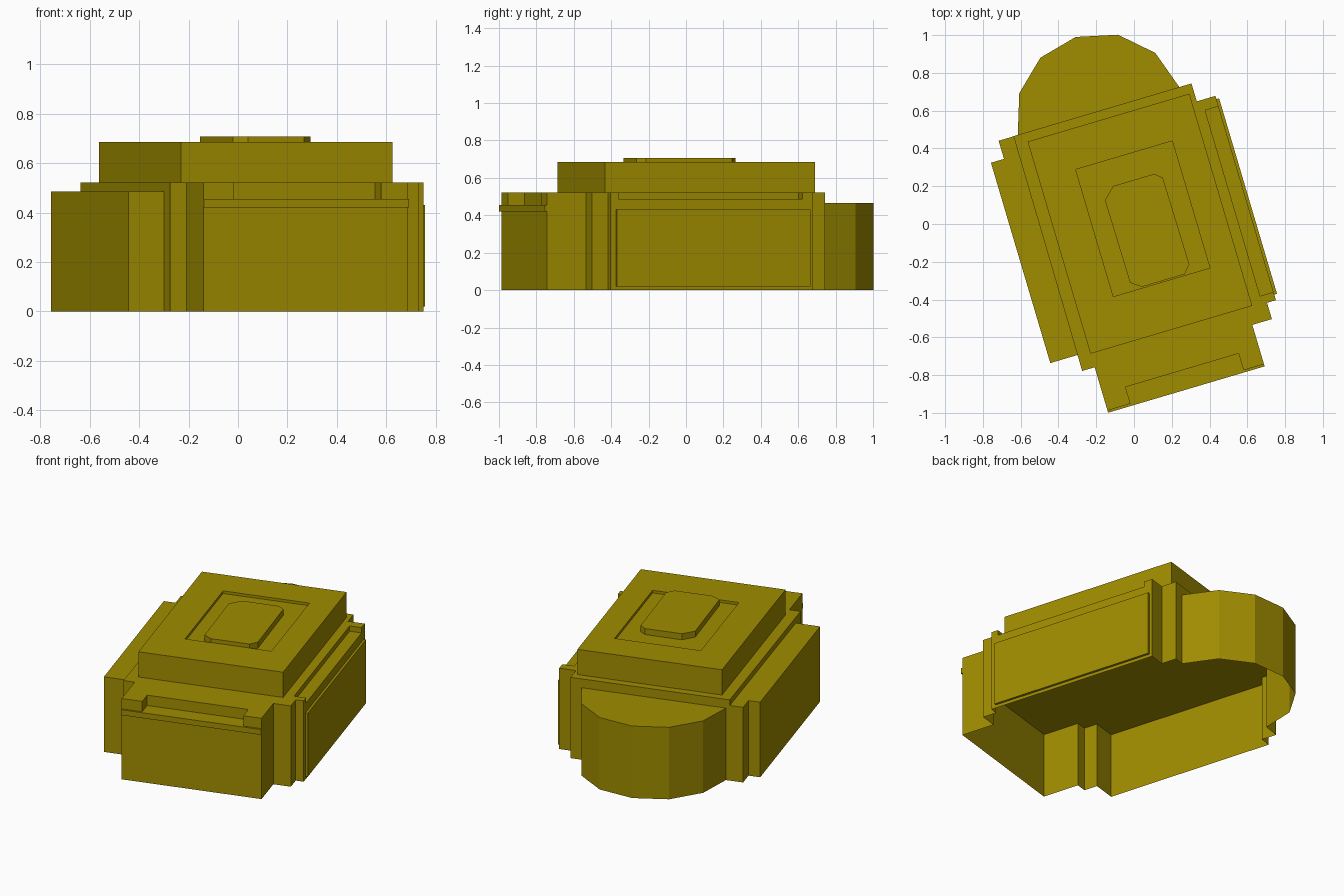
import bpy, bmesh
from math import radians
from mathutils import Matrix

cube = bpy.data.objects.get("Cube")
if cube:
    bpy.data.objects.remove(cube, do_unlink=True)

# The whole building is turned about the vertical axis
TURN = Matrix.Rotation(radians(16.5), 4, 'Z')
CEILING = 0.42

olive = bpy.data.materials.new("olive")
olive.use_nodes = True
COLOUR = (0.35, 0.264, 0.0, 1)
olive.diffuse_color = COLOUR
olive.node_tree.nodes["Principled BSDF"].inputs["Base Color"].default_value = COLOUR


def prism(name, outline, z0, z1):
    """Extrude a plan outline from z0 to z1."""
    bm = bmesh.new()
    face = bm.faces.new([bm.verts.new((u, v, z0)) for u, v in outline])
    top = bmesh.ops.extrude_face_region(bm, geom=[face])["geom"]
    bmesh.ops.translate(bm, vec=(0, 0, z1 - z0),
                        verts=[g for g in top if isinstance(g, bmesh.types.BMVert)])
    bmesh.ops.recalc_face_normals(bm, faces=bm.faces)
    bm.transform(TURN)
    mesh = bpy.data.meshes.new(name)
    bm.to_mesh(mesh)
    bm.free()
    mesh.materials.append(olive)
    obj = bpy.data.objects.new(name, mesh)
    bpy.context.collection.objects.link(obj)
    return obj


def box(name, u0, u1, v0, v1, z0, z1):
    return prism(name, [(u0, v0), (u1, v0), (u1, v1), (u0, v1)], z0, z1)


def combine(obj, tool, operation):
    """Apply a boolean with tool, then remove the tool."""
    mod = obj.modifiers.new("combine", 'BOOLEAN')
    mod.operation = operation
    mod.solver = 'EXACT'
    mod.object = tool
    bpy.context.view_layer.objects.active = obj
    bpy.ops.object.modifier_apply(modifier=mod.name)
    bpy.data.objects.remove(tool, do_unlink=True)


def cut(obj, *bounds):
    combine(obj, box("recess_cutter", *bounds), 'DIFFERENCE')


def open_underside(obj):
    """Lift the floor to ceiling height, leaving thin walls open below."""
    bm = bmesh.new()
    bm.from_mesh(obj.data)
    floor = [f for f in bm.faces if all(abs(v.co.z) < 1e-4 for v in f.verts)]
    lifted = bmesh.ops.split(bm, geom=floor)["geom"]
    for g in lifted:
        if isinstance(g, bmesh.types.BMVert):
            g.co = (g.co.x * 0.998, g.co.y * 0.998, CEILING - 0.002)
    bm.to_mesh(obj.data)
    bm.free()


# Main body with stepped corners
body = prism("main_body", [
    (-0.415, -0.907), (0.449, -0.907), (0.449, -0.690), (0.557, -0.690),
    (0.557, -0.600), (0.606, -0.600), (0.606, 0.528), (0.503, 0.528),
    (0.503, 0.627), (-0.48, 0.627), (-0.484, -0.668), (-0.415, -0.668)], 0, 0.522)

# Lower wing on one side
wing = prism("side_wing", [
    (-0.634, -0.58), (-0.47, -0.58), (-0.47, 0.626), (-0.562, 0.626),
    (-0.562, 0.526), (-0.634, 0.526)], 0, 0.485)
combine(body, wing, 'UNION')

# Faceted rounded bay at the back
bay = prism("rear_bay", [
    (-0.456, 0.61), (0.436, 0.61), (0.436, 0.627), (0.365, 0.837), (0.203, 0.985),
    (-0.015, 1.037), (-0.225, 0.985), (-0.386, 0.836), (-0.456, 0.627)], 0, 0.465)
combine(body, bay, 'UNION')

# Front balcony notch, long side slot and hollow underside
cut(body, -0.288, 0.336, -1.0, -0.815, 0.455, 0.6)
cut(body, 0.532, 0.7, -0.555, 0.47, 0.488, 0.6)
open_underside(body)

# Balcony ledge across the front, panel along the side
box("front_ledge", -0.415, 0.449, -0.919, -0.906, CEILING, 0.455)
box("side_panel", 0.605, 0.621, -0.569, 0.51, 0.02, 0.43)

# Upper storey with a sunken roof
upper = box("upper_storey", -0.416, 0.477, -0.593, 0.578, 0.51, 0.685)
cut(upper, -0.214, 0.319, -0.337, 0.364, 0.668, 0.8)

# Chamfered skylight block in the sunken roof
prism("roof_block", [
    (-0.055, -0.331), (0.181, -0.331), (0.220, -0.288), (0.216, 0.192),
    (0.177, 0.224), (-0.049, 0.224), (-0.112, 0.164), (-0.108, -0.293)], 0.66, 0.707)
